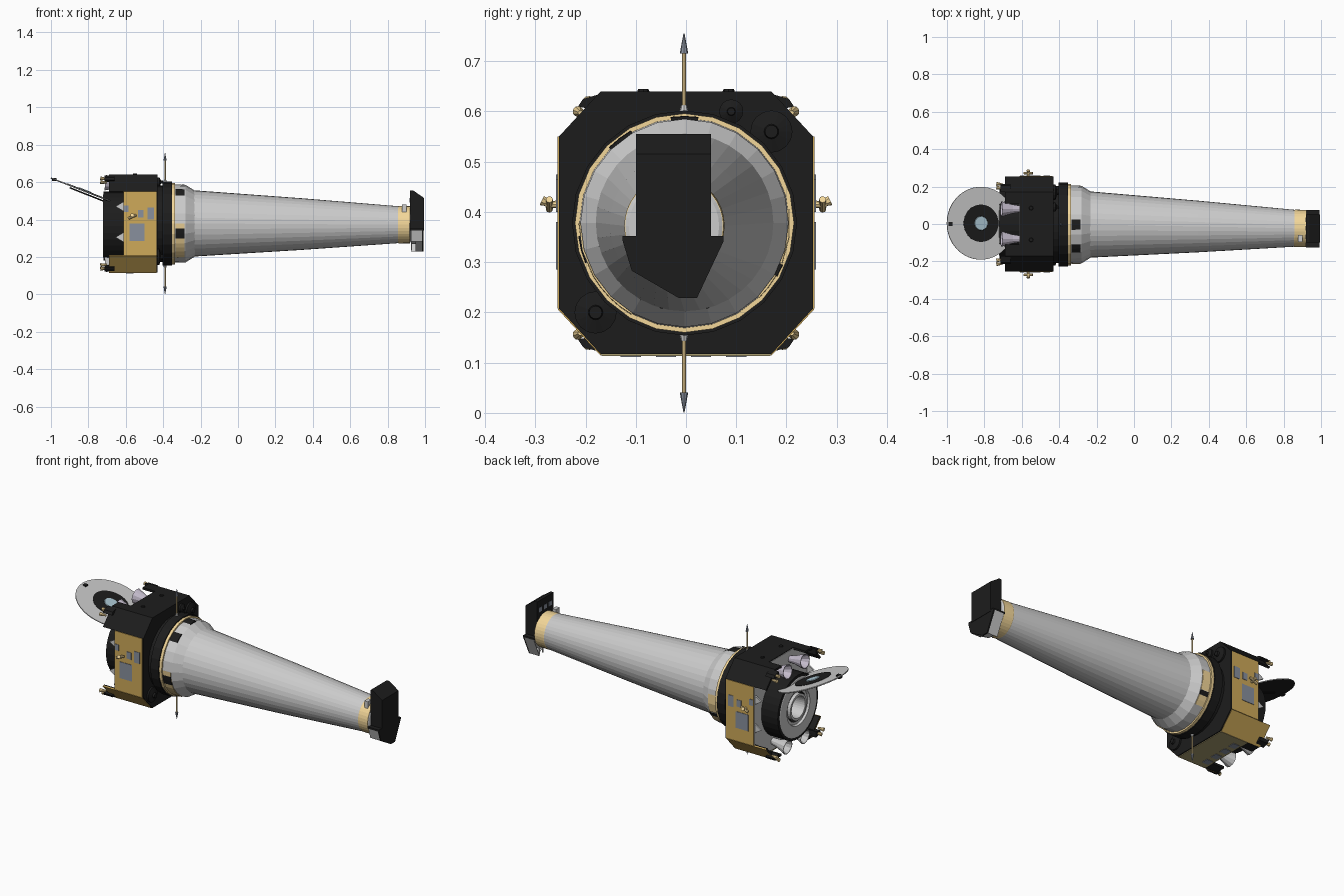
import bpy, bmesh, math
from mathutils import Vector

if "Cube" in bpy.data.objects:
    bpy.data.objects.remove(bpy.data.objects["Cube"])

MATS = {}
COLS = {"black": (.012, .012, .012, 1), "gold": (.62, .40, .10, 1), "pale_gold": (.9, .68, .32, 1),
        "blue": (.42, .58, .66, 1), "slate": (.25, .28, .34, 1), "lilac": (.55, .5, .6, 1),
        "olive": (.4, .34, .16, 1), "white": (.8, .8, .8, 1)}


def finish(name, bm, col=None):
    bmesh.ops.recalc_face_normals(bm, faces=bm.faces)
    me = bpy.data.meshes.new(name)
    bm.to_mesh(me)
    bm.free()
    ob = bpy.data.objects.new(name, me)
    bpy.context.collection.objects.link(ob)
    if col:
        if col not in MATS:
            MATS[col] = bpy.data.materials.new(col)
            MATS[col].diffuse_color = COLS[col]
        me.materials.append(MATS[col])
    return ob


def lathe(name, prof, col=None, at=(0, 0, 0), axis=(1, 0, 0), n=32, a0=0, a1=360):
    """Revolve (along, radius) points around an axis."""
    bm = bmesh.new()
    full = a1 - a0 == 360
    rings = []
    for i in range(n if full else n + 1):
        a = math.radians(a0 + (a1 - a0) * i / n)
        rings.append([bm.verts.new((x, r * math.cos(a), r * math.sin(a))) for x, r in prof])
    for i in range(n):
        p, q = rings[i], rings[(i + 1) % len(rings)]
        for k in range(len(prof) - 1):
            bm.faces.new((p[k], p[k + 1], q[k + 1], q[k]))
    bmesh.ops.remove_doubles(bm, verts=bm.verts, dist=1e-6)
    ob = finish(name, bm, col)
    ob.location = at
    ob.rotation_mode = 'QUATERNION'
    ob.rotation_quaternion = Vector((1, 0, 0)).rotation_difference(Vector(axis).normalized())
    return ob


def rod(name, p, q, r0, r1=None, col=None, n=8):
    p, q = Vector(p), Vector(q)
    r1 = r0 if r1 is None else r1
    L = (q - p).length
    return lathe(name, [(0, 0), (0, r0), (L, r1), (L, 0)], col, p, q - p, n)


def prism(name, pts, a, b, col=None, axis='x'):
    """Extrude a polygon; pts are (y,z) along x or (x,z) along y."""
    bm = bmesh.new()
    def v(u, w, t):
        return bm.verts.new((t, u, w) if axis == 'x' else (u, t, w))
    lo = [v(u, w, a) for u, w in pts]
    hi = [v(u, w, b) for u, w in pts]
    bm.faces.new(lo)
    bm.faces.new(hi)
    for i in range(len(pts)):
        j = (i + 1) % len(pts)
        bm.faces.new((lo[i], lo[j], hi[j], hi[i]))
    return finish(name, bm, col)


def box(name, x, y, z, col=None):
    return prism(name, [(y[0], z[0]), (y[1], z[0]), (y[1], z[1]), (y[0], z[1])], x[0], x[1], col)


ZC = .378
C = (0, -.003, ZC)

# Octagonal service body with a grey rear face
octo = [(-.17, .117), (.17, .117), (.253, .208), (.253, .55), (.17, .64), (-.17, .64), (-.253, .55), (-.253, .208)]
prism("service_body", octo, -.61, -.43, "black")
prism("body_rear_panel", [(y * .985, ZC + (z - ZC) * .985) for y, z in octo], -.613, -.609)

# Overhanging corner panels, side foil and equipment, mirrored left and right
for s in (-1, 1):
    for top in (0, 1):
        zs = (lambda z: z if top else 2 * ZC - z)
        prism("corner_panel", [(s * .11, zs(.64)), (s * .17, zs(.64)), (s * .253, zs(.55)),
                               (s * .241, zs(.545)), (s * .165, zs(.628)), (s * .11, zs(.628))],
              -.69, -.609, "black")
        prism("thruster_bracket", [(s * .17, zs(.60)), (s * .215, zs(.61)), (s * .205, zs(.625)), (s * .17, zs(.635))],
              -.715, -.66, "black")
        for d in (0, .02):
            rod("thruster_nozzle", (-.70, s * (.19 + d), zs(.617 - d)), (-.735, s * (.195 + d), zs(.62 - d)),
                .005, .011, "pale_gold")
        # flared tracker baffles
        lathe("tracker_baffle", [(0, 0), (0, .018), (.04, .024), (.10, .042), (.10, .038), (.03, .012), (.03, 0)],
              "lilac" if top else None, (-.61, s * .08, zs(.585)), (-1, 0, .12 if top else -.12), 12)
        # triangular gussets
        zg = .47 if top else .305
        prism("gusset", [(-.61, zg - .027), (-.61, zg + .027), (-.655, zg)], s * .235, s * .245, "white", 'y')
    prism("lower_chamfer_foil", [(s * .17, .114), (s * .255, .206), (s * .25, .21), (s * .166, .12)],
          -.69, -.436, "gold")
    box("side_foil", (-.612, -.436), sorted((s * .25, s * .256)), (.208, .55), "gold")
    for x, z in (((-.58, -.50), (.285, .38)), ((-.485, -.45), (.40, .465)),
                 ((-.535, -.505), (.41, .45)), ((-.61, -.585), (.44, .475))):
        box("side_radiator_patch", x, sorted((s * .255, s * .2585)), z, "slate")
    rod("side_antenna_stem", (-.565, s * .25, .415), (-.565, s * .28, .415), .008, .006, "pale_gold")
    rod("side_antenna_bar", (-.588, s * .272, .405), (-.542, s * .272, .425), .007, .007, "pale_gold")
    rod("side_antenna_horn", (-.565, s * .27, .415), (-.565, s * .287, .423), .005, .011, "pale_gold")
box("bottom_foil", (-.612, -.436), (-.168, .168), (.1135, .118), "olive")
for i in range(4):
    box("bottom_patch", (-.60, -.56), (-.13 + i * .07, -.09 + i * .07), (.111, .115), "slate")

# Domed covers on the forward face and bumps on the top
for y, z, r in ((.17, .56, .042), (-.18, .2, .042), (.09, .60, .024)):
    lathe("forward_cover", [(0, r), (.012, r), (.02, r * .35), (.03, r * .3), (.03, 0)], "black", (-.432, y, z), n=16)
for y in (-.085, .085):
    rod("top_bump", (-.55, y, .635), (-.55, y, .645), .014, .01, "black")

# Round rear aperture housing
R = (-.61, 0, .365)
back = (-1, 0, 0)
lathe("aperture_housing", [(0, .185), (.108, .185), (.11, .17)], "black", R, back)
lathe("aperture_ring", [(.11, .17), (.112, .165), (.112, .105), (.10, .10), (.10, .085)], None, R, back)
lathe("aperture_dark_gap", [(.10, .085), (.07, .085), (.07, .07)], "black", R, back)
lathe("aperture_tube", [(.07, .075), (.112, .075), (.112, .062), (.03, .055), (.03, 0)], "white", R, back)

# Tilted round cover
t = math.atan2(.105, .27)
up = Vector((math.sin(t), 0, math.cos(t)))
D = Vector((-.82, .004, .55))
lathe("cover_disc", [(0, .195), (.005, .195), (.005, .1)], None, D, up)
lathe("cover_underside", [(0, .195), (-.002, .19), (-.002, 0)], "black", D, up)
lathe("cover_black_ring", [(.005, .1), (.007, .1), (.007, .038)], "black", D, up)
lathe("cover_blue_centre", [(.007, .038), (.01, .036), (.01, 0)], "blue", D, up, 24)
box("cover_latch", (-.995, -.97), (-.012, .012), (.605, .622), "black")
for s in (-1, 1):
    rod("cover_strut", (-.90, s * .04, .57), (-.71, s * .05, .495), .004, col="black")

# Neck rings and flared shoulder
lathe("neck", [(-.432, .205), (-.404, .205)], "black", C)
lathe("neck_flange", [(-.404, .1), (-.404, .224), (-.352, .224), (-.352, .2)], "black", C, n=24)
lathe("neck_gold_ring", [(-.352, .2), (-.352, .218), (-.336, .218), (-.336, .2)], "pale_gold", C, n=24)
lathe("shoulder", [(-.337, .209), (-.28, .207), (-.23, .176)], None, C, n=24)
for a, w, c in ((82.5, 15, "black"), (120, 15, "black"), (337.5, 30, "pale_gold"), (315, 15, "pale_gold"),
                (330, 7, "black"), (180, 30, "pale_gold"), (187, 15, "black"), (210, 15, "pale_gold"),
                (225, 15, "pale_gold")):
    r = .213 if c == "black" else .211
    lathe("shoulder_patch", [(-.335, .2), (-.335, r), (-.285, r - .001), (-.285, .2)], c, C, n=2, a0=a, a1=a + w)

# Long tapered tube, drifting slightly off axis, with a gold end band
T = Vector((-.235, -.003, .379))
ax = Vector((1.155, -.021, -.007))
L = ax.length
lathe("telescope_tube", [(0, .177), (L * .5, .138), (L * .948, .0985)], None, T, ax, 36)
lathe("end_band", [(L * .945, .0985), (L * .948, .1), (L, .099), (L, .085)], "pale_gold", T, ax, 36)
lathe("end_cap", [(L, .097), (L + .004, .09), (L + .004, 0)], None, T, ax, 36)
box("end_sensor_box", (.877, .90), (-.095, -.06), (.44, .48))

# Detector housing: black wedge above, faceted apron below
prism("detector_housing", [(.92, .342), (.92, .555), (.937, .555), (.995, .515), (.995, .342)],
      -.1, .05, "black", 'y')
apron = [(-.126, .342), (-.108, .283), (-.015, .229), (.022, .229), (.075, .342)]
prism("apron_front", apron, .985, .993, "black")
prism("detector_base", [(-.126, .342), (.075, .342), (.075, .352), (-.126, .352)], .92, .993, "black")
prism("apron_core", [(-.09, .342), (-.08, .29), (-.012, .268), (.015, .268), (.05, .342)], .925, .984)
for i in range(4):
    (y0, z0), (y1, z1) = apron[i], apron[i + 1]
    prism("apron_sheet", [(y0, z0), (y1, z1), (y1 * .96 - .001, z1 + .004), (y0 * .96 - .001, z0)],
          .925 if i in (0, 3) else .95, .986)
for y in (-.012, .02):
    rod("apron_post", (.928, y, .345), (.928, y, .237), .003)
for i in range(3):
    box("detector_patch", (.9175, .921), (-.08 + i * .045, -.055 + i * .045), (.49, .515), "slate")

# Vertical whip antennas above and below the neck
for s in (-1, 1):
    z = lambda d: ZC + s * d
    x, y = -.39, -.004
    rod("antenna_base", (x, y, z(.215)), (x, y, z(.235)), .011, .006)
    rod("antenna_rod", (x, y, z(.22)), (x, y, z(.34)), .0038, col="pale_gold")
    rod("antenna_tip", (x, y, z(.337)), (x, y, z(.3775)), .0085, .001, "slate")

for m in bpy.data.materials:
    if m.users and not m.is_grease_pencil:
        m.use_nodes = True
        m.node_tree.nodes["Principled BSDF"].inputs["Base Color"].default_value = m.diffuse_color
